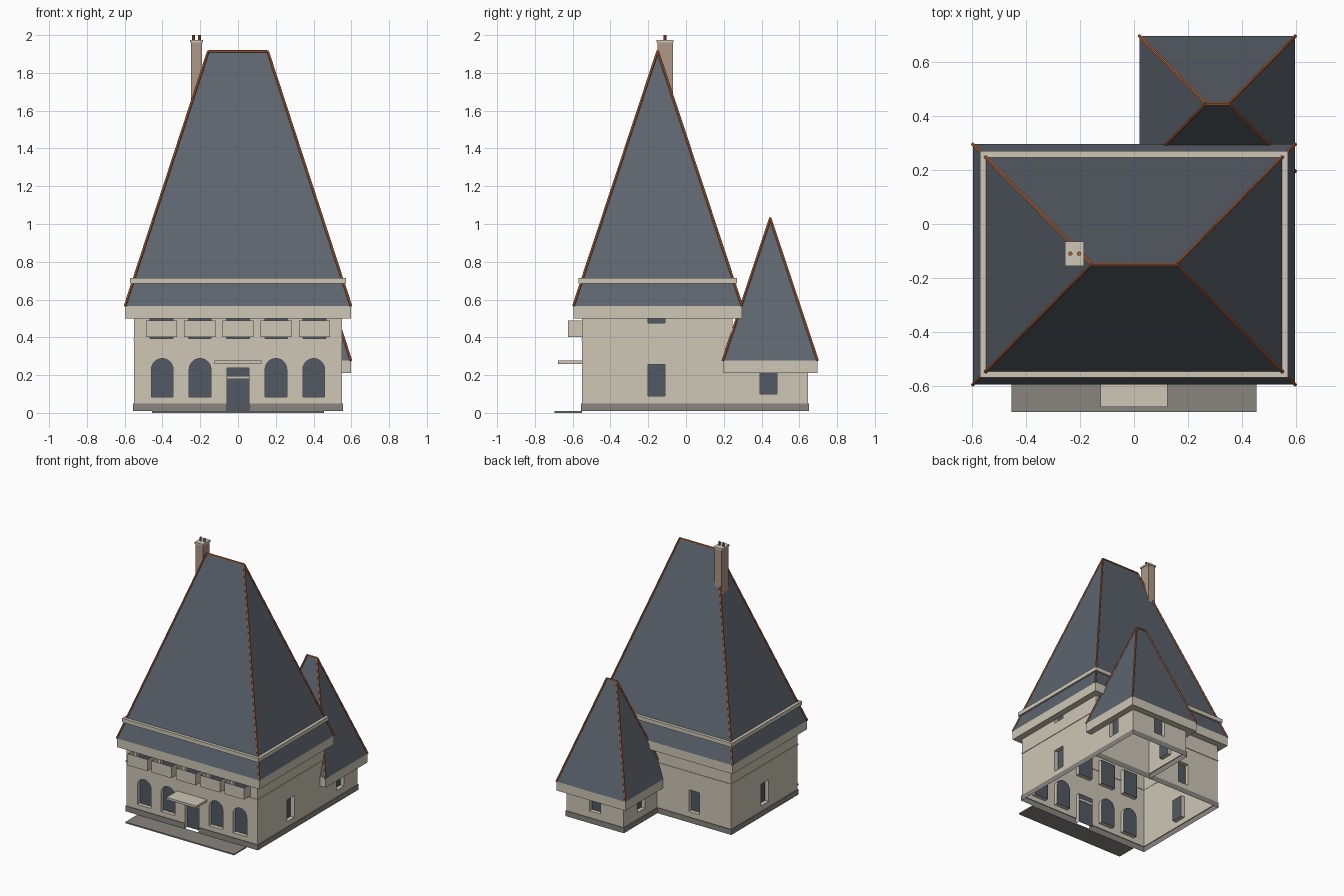
import bpy, bmesh, math
from mathutils import Vector, Matrix

if "Cube" in bpy.data.objects:
    bpy.data.objects.remove(bpy.data.objects["Cube"], do_unlink=True)


def material(name, r, g, b):
    m = bpy.data.materials.new(name)
    m.use_nodes = True
    m.diffuse_color = (r, g, b, 1)
    m.node_tree.nodes["Principled BSDF"].inputs["Base Color"].default_value = (r, g, b, 1)
    return m


CREAM = material("cream_stone", 0.62, 0.57, 0.47)
GREY = material("grey_stone", 0.25, 0.235, 0.215)
SLATE = material("slate", 0.11, 0.13, 0.155)
GLASS = material("dark_glass", 0.085, 0.1, 0.125)
BRICK = material("pale_brick", 0.43, 0.32, 0.25)
CLAY = material("terracotta", 0.45, 0.13, 0.05)


def finish(name, bm, *mats):
    mesh = bpy.data.meshes.new(name)
    bm.to_mesh(mesh)
    bm.free()
    ob = bpy.data.objects.new(name, mesh)
    bpy.context.scene.collection.objects.link(ob)
    for m in mats:
        mesh.materials.append(m)
    return ob


def box(name, x0, x1, y0, y1, z0, z1, mat):
    bm = bmesh.new()
    bmesh.ops.create_cube(bm, size=1)
    bmesh.ops.scale(bm, vec=(x1 - x0, y1 - y0, z1 - z0), verts=bm.verts)
    bmesh.ops.translate(bm, vec=((x0 + x1) / 2, (y0 + y1) / 2, (z0 + z1) / 2), verts=bm.verts)
    return finish(name, bm, mat)


def loft(name, rect, loops, mat, caps=False):
    """Rectangular rings, each (inset, height), joined into a skin."""
    x0, x1, y0, y1 = rect
    bm = bmesh.new()
    rings = []
    for i, z in loops:
        rings.append([bm.verts.new(p) for p in ((x0 + i, y0 + i, z), (x1 - i, y0 + i, z),
                                                (x1 - i, y1 - i, z), (x0 + i, y1 - i, z))])
    for a, b in zip(rings, rings[1:]):
        for k in range(4):
            n = (k + 1) % 4
            bm.faces.new((a[k], a[n], b[n], b[k]))
    if caps:
        bm.faces.new(rings[0][::-1])
        bm.faces.new(rings[-1])
    return finish(name, bm, mat)


def rod(name, a, b, r, mat, sides=6):
    a, b = Vector(a), Vector(b)
    d = b - a
    bm = bmesh.new()
    bmesh.ops.create_cone(bm, cap_ends=True, segments=sides, radius1=r, radius2=r, depth=d.length)
    bm.transform(Matrix.Translation((a + b) / 2) @ d.to_track_quat('Z', 'Y').to_matrix().to_4x4())
    return finish(name, bm, mat)


def hipped_roof(name, rect, z0, ridge_half, z1):
    x0, x1, y0, y1 = rect
    cx, cy = (x0 + x1) / 2, (y0 + y1) / 2
    corners = [(x0, y0, z0), (x1, y0, z0), (x1, y1, z0), (x0, y1, z0)]
    west, east = (cx - ridge_half, cy, z1), (cx + ridge_half, cy, z1)
    bm = bmesh.new()
    v = [bm.verts.new(p) for p in corners + [west, east]]
    for f in ((0, 1, 5, 4), (1, 2, 5), (2, 3, 4, 5), (3, 0, 4)):
        bm.faces.new([v[i] for i in f])
    finish(name, bm, SLATE)
    for i, c in enumerate(corners):
        rod(f"{name}_hip_tiles_{i + 1}", c, east if i in (1, 2) else west, 0.007, CLAY)
    rod(name + "_ridge_tiles", west, east, 0.007, CLAY)


DEPTH = 0.03


def opening(bm, axis, wall, out, u, width, z0, z1, arched=False):
    """Adds a cutter for one recess; axis is the one the wall faces along."""
    h = width / 2
    outline = [(u - h, z0), (u + h, z0)]
    if arched:
        outline += [(u + h * math.cos(math.pi * k / 12), z1 - h + h * math.sin(math.pi * k / 12))
                    for k in range(13)]
    else:
        outline += [(u + h, z1), (u - h, z1)]

    def at(p, d):
        w = wall + out * d
        return (w, p[0], p[1]) if axis == 'x' else (p[0], w, p[1])
    inner = [bm.verts.new(at(p, -DEPTH)) for p in outline]
    outer = [bm.verts.new(at(p, 0.03)) for p in outline]
    n = len(outline)
    bm.faces.new(inner)
    bm.faces.new(outer)
    for k in range(n):
        bm.faces.new((inner[k], inner[(k + 1) % n], outer[(k + 1) % n], outer[k]))


def walls(name, rect, top, cut_bm, drop):
    """Open-bottomed wall shell with a plinth and recessed windows."""
    ob = loft(name, rect, [(-0.005, 0.01), (-0.005, 0.05), (0, 0.05), (0, top)], CREAM, True)
    for m in (GREY, GLASS):
        ob.data.materials.append(m)
    bmesh.ops.recalc_face_normals(cut_bm, faces=cut_bm.faces)
    cutter = finish(name + "_cutter", cut_bm)
    cutter.hide_render = True
    mod = ob.modifiers.new("openings", 'BOOLEAN')
    mod.operation, mod.solver, mod.object = 'DIFFERENCE', 'EXACT', cutter
    bpy.context.view_layer.update()
    mesh = bpy.data.meshes.new_from_object(ob.evaluated_get(bpy.context.evaluated_depsgraph_get()))
    ob.modifiers.clear()
    ob.data = mesh
    bpy.data.objects.remove(cutter, do_unlink=True)
    x0, x1, y0, y1 = rect
    s = DEPTH - 0.005
    bm = bmesh.new()
    bm.from_mesh(mesh)
    gone = []
    for f in bm.faces:
        c = f.calc_center_median()
        flat = abs(f.normal.z) > 0.9
        if (flat and (c.z < 0.02 or c.z > top - 0.01)) or drop(c):
            gone.append(f)
        inside = x0 + s < c.x < x1 - s and y0 + s < c.y < y1 - s
        f.material_index = 2 if inside and not flat else 1 if c.z < 0.051 else 0
    bmesh.ops.delete(bm, geom=gone, context='FACES')
    bm.to_mesh(mesh)
    bm.free()


# Main house walls
bays = [-0.405, -0.203, 0, 0.203, 0.405]
cuts = bmesh.new()
for x in bays:
    opening(cuts, 'y', -0.55, -1, x, 0.12, 0.395, 0.58)
    if x:
        opening(cuts, 'y', -0.55, -1, x * 0.99, 0.115, 0.085, 0.288, True)
opening(cuts, 'y', -0.55, -1, 0, 0.118, -0.01, 0.237)
for z0, z1 in ((0.09, 0.255), (0.475, 0.62)):
    for side in (-1, 1):
        opening(cuts, 'x', side * 0.55, side, -0.157, 0.09, z0, z1)
    opening(cuts, 'y', 0.245, 1, -0.24, 0.09, z0, z1)
walls("main_walls", (-0.55, 0.55, -0.55, 0.245), 0.68, cuts, lambda c: False)
box("door_transom", -0.059, 0.059, -0.535, -0.515, 0.18, 0.195, CREAM)
loft("string_course", (-0.554, 0.554, -0.554, 0.249),
     [(0.004, 0.383), (0, 0.383), (0, 0.393), (0.004, 0.393)], CREAM)

# Rear wing walls
cuts = bmesh.new()
opening(cuts, 'x', 0.55, 1, 0.437, 0.09, 0.1, 0.25)
opening(cuts, 'x', 0.07, -1, 0.437, 0.09, 0.1, 0.25)
opening(cuts, 'y', 0.645, 1, 0.31, 0.09, 0.1, 0.25)
walls("wing_walls", (0.07, 0.55, 0.245, 0.645), 0.32, cuts, lambda c: c.y < 0.25)

# Eaves, roofs and the stone band
main_eave = (-0.598, 0.598, -0.596, 0.296)
wing_eave = (0.02, 0.598, 0.195, 0.697)
loft("main_eaves", main_eave, [(0.05, 0.5), (0, 0.5), (0, 0.566)], CREAM)
loft("wing_eaves", wing_eave, [(0.05, 0.21), (0, 0.21), (0, 0.277)], CREAM)
hipped_roof("main_roof", main_eave, 0.566, 0.157, 1.915)
hipped_roof("wing_roof", wing_eave, 0.277, 0.042, 1.03)
loft("roof_band", main_eave,
     [(0.04, 0.685), (0.026, 0.685), (0.026, 0.715), (0.056, 0.715)], CREAM)

# Balcony fronts, open above and below
for i, x in enumerate(bays):
    bm = bmesh.new()
    pts = [(x - 0.083, -0.55), (x - 0.083, -0.624), (x + 0.083, -0.624), (x + 0.083, -0.55)]
    low = [bm.verts.new((*p, 0.402)) for p in pts]
    high = [bm.verts.new((*p, 0.49)) for p in pts]
    for k in range(3):
        bm.faces.new((low[k], low[k + 1], high[k + 1], high[k]))
    finish(f"balcony_{i + 1}", bm, CREAM)

# Door canopy and terrace
box("door_canopy", -0.125, 0.125, -0.678, -0.55, 0.26, 0.277, CREAM)
box("terrace", -0.455, 0.455, -0.697, -0.55, 0, 0.01, GREY)

# Chimney
box("chimney_stack", -0.25, -0.19, -0.15, -0.07, 1.5, 1.962, BRICK)
box("chimney_cap", -0.255, -0.185, -0.155, -0.065, 1.962, 1.975, CREAM)
for i, x in enumerate((-0.236, -0.204)):
    rod(f"chimney_pot_{i + 1}", (x, -0.11, 1.97), (x, -0.11, 2.0), 0.008, CLAY, 10)
